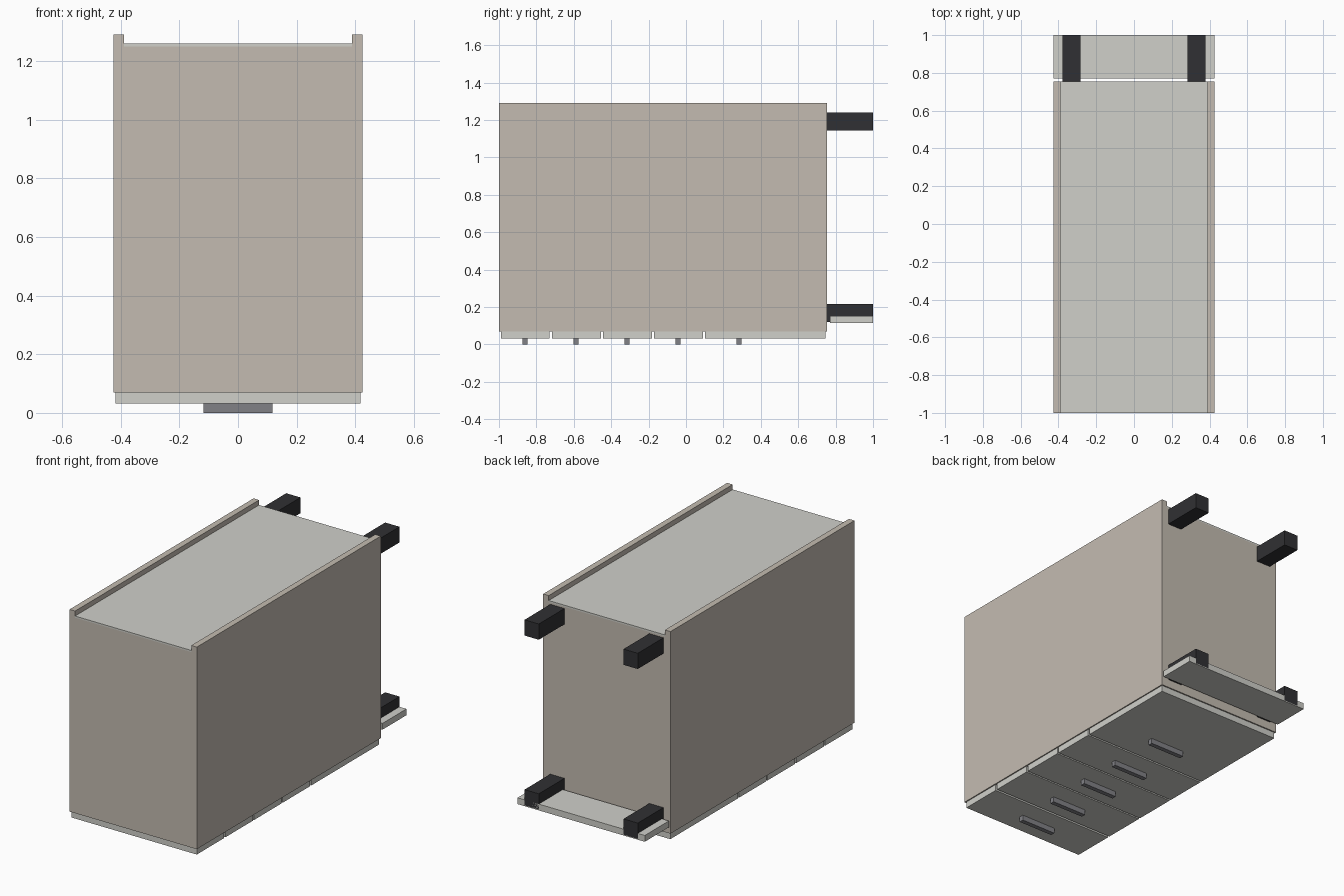
import bpy

if "Cube" in bpy.data.objects:
    bpy.data.objects.remove(bpy.data.objects["Cube"])


def material(name, rgb):
    m = bpy.data.materials.new(name)
    m.diffuse_color = (*rgb, 1)
    m.use_nodes = True
    m.node_tree.nodes["Principled BSDF"].inputs["Base Color"].default_value = m.diffuse_color
    return m


BEIGE = material("warm_panel", (0.55, 0.50, 0.44))
LIGHT = material("light_panel", (0.63, 0.63, 0.59))
DARK = material("charcoal", (0.03, 0.03, 0.033))
METAL = material("handle_grey", (0.22, 0.22, 0.24))


def box(name, x, y, z, mat):
    """Box from (min, max) ranges on each axis."""
    bpy.ops.mesh.primitive_cube_add(size=1, location=[(a + b) / 2 for a, b in (x, y, z)])
    o = bpy.context.object
    o.name = name
    o.scale = [b - a for a, b in (x, y, z)]
    bpy.ops.object.transform_apply(location=False, rotation=False, scale=True)
    o.data.materials.append(mat)
    return o


# Carcass, lying on its drawer side: two sides, two end panels, recessed back
W, T = 0.425, 0.037
Y0, Y1 = -1.0, 0.755
for s, side in ((-1, "left"), (1, "right")):
    box(f"{side}_side_panel", sorted((s * W, s * (W - T))), (Y0, Y1), (0.07, 1.29), BEIGE)
inner = (T - W, W - T)
box("top_end_panel", inner, (Y0, Y0 + T), (0.07, 1.25), BEIGE)
box("bottom_end_panel", inner, (Y1 - T, Y1), (0.07, 1.25), BEIGE)
box("back_panel", inner, (Y0, Y1), (1.25, 1.26), LIGHT)

# Drawer fronts with bar handles: (start, end, handle centre) along y
drawers = [(-0.99, -0.73, -0.861), (-0.717, -0.455, -0.588), (-0.445, -0.182, -0.316),
           (-0.172, 0.091, -0.043), (0.102, 0.747, 0.283)]
for i, (a, b, h) in enumerate(drawers, 1):
    box(f"drawer_front_{i}", (-0.418, 0.418), (a, b), (0.032, 0.07), LIGHT)
    box(f"drawer_handle_{i}", (-0.117, 0.117), (h - 0.014, h + 0.014), (0, 0.032), METAL)

# Square legs and the plinth board
for s, side in ((-1, "left"), (1, "right")):
    for z, row in (((0.12, 0.215), "front"), ((1.145, 1.24), "rear")):
        box(f"{row}_{side}_leg", sorted((s * 0.283, s * 0.378)), (Y1, 1.0), z, DARK)
box("plinth", (-W, W), (0.77, 1.0), (0.115, 0.153), LIGHT)
